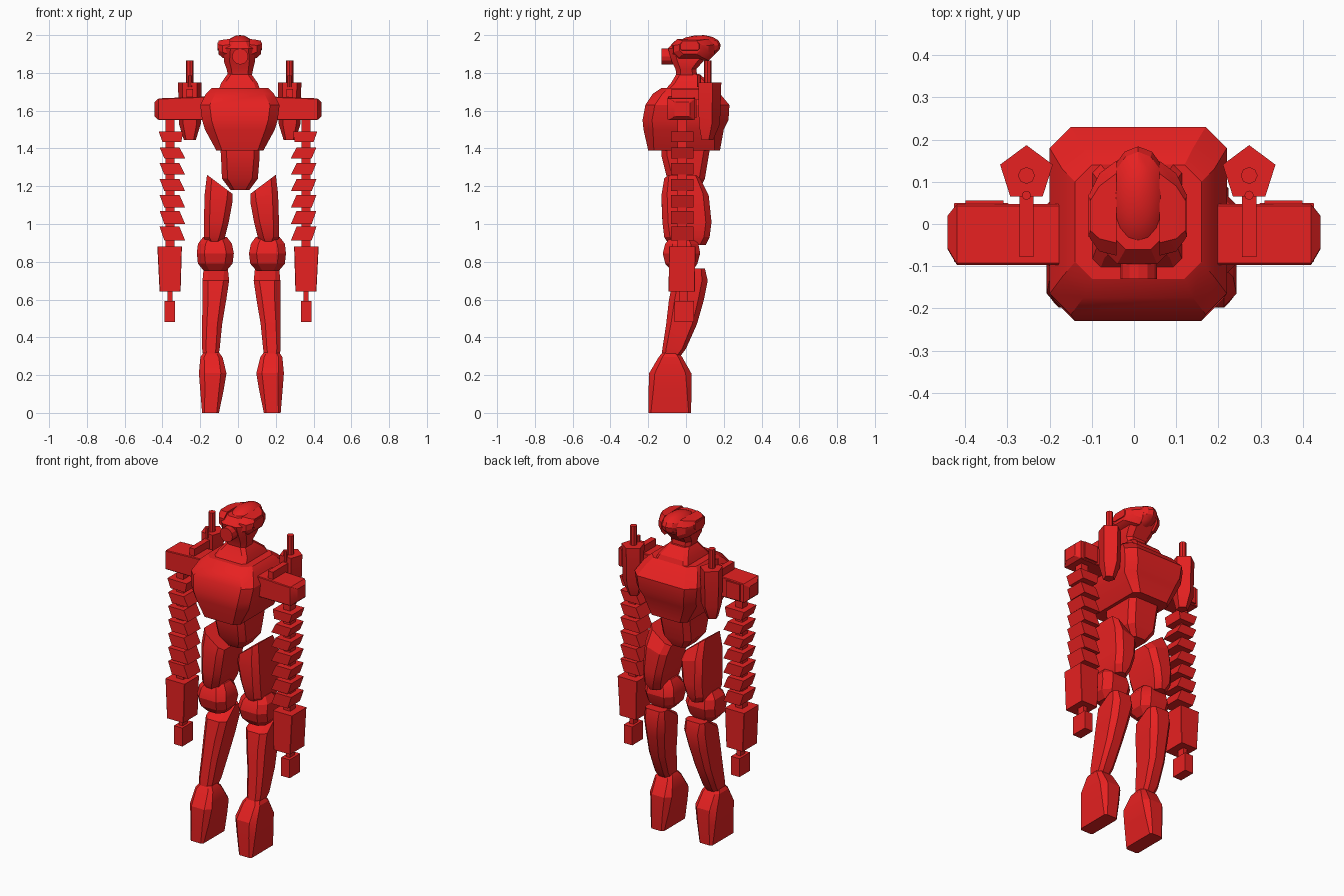
import bpy, bmesh, math
from mathutils import Matrix

red = bpy.data.materials.new("red_paint")
red.diffuse_color = (0.8, 0.015, 0.015, 1)


def finish(name, bm):
    bmesh.ops.recalc_face_normals(bm, faces=bm.faces)
    me = bpy.data.meshes.new(name)
    bm.to_mesh(me)
    bm.free()
    ob = bpy.data.objects.new(name, me)
    bpy.context.collection.objects.link(ob)
    me.materials.append(red)
    return ob


def skin(name, rings):
    """Bridge equal-length point rings and cap both ends."""
    bm = bmesh.new()
    rows = [[bm.verts.new(p) for p in r] for r in rings]
    n = len(rows[0])
    for a, b in zip(rows, rows[1:]):
        for i in range(n):
            j = (i + 1) % n
            bm.faces.new((a[i], a[j], b[j], b[i]))
    bm.faces.new(rows[0])
    bm.faces.new(rows[-1])
    return finish(name, bm)


def octa(t, a0, a1, b0, b1, c, slope=0):
    """Corner-cut rectangle: (a, b, t); t can lean along a."""
    pts = [(a0 + c, b0), (a1 - c, b0), (a1, b0 + c), (a1, b1 - c),
           (a1 - c, b1), (a0 + c, b1), (a0, b1 - c), (a0, b0 + c)]
    m = (a0 + a1) / 2
    return [(a, b, t + slope * (a - m)) for a, b in pts]


def loft(name, specs, axis='z', mid=0, side=1):
    rings = []
    for s in specs:
        ring = octa(*s)
        if axis == 'x':      # a = y, b = z, t = x
            ring = [(t, a, b) for a, b, t in ring]
        rings.append([(mid + side * (x - mid), y, z) for x, y, z in ring])
    return skin(name, rings)


def box(name, x0, x1, y0, y1, z0, z1, mid=0, side=1):
    bm = bmesh.new()
    bmesh.ops.create_cube(bm, size=1)
    for v in bm.verts:
        x = (x0 + x1) / 2 + v.co.x * (x1 - x0)
        v.co = (mid + side * (x - mid), (y0 + y1) / 2 + v.co.y * (y1 - y0),
                (z0 + z1) / 2 + v.co.z * (z1 - z0))
    return finish(name, bm)


def rod(name, r, depth, loc, sides=8, rot=None):
    bm = bmesh.new()
    m = Matrix.Translation(loc) @ (rot or Matrix())
    bmesh.ops.create_cone(bm, cap_ends=True, segments=sides, radius1=r, radius2=r,
                          depth=depth, matrix=m)
    return finish(name, bm)


# Trunk
loft("chest", [(1.39, -.115, .135, -.20, .18, .03), (1.50, -.175, .195, -.225, .20, .05),
               (1.55, -.19, .21, -.23, .225, .05), (1.63, -.20, .22, -.215, .23, .05),
               (1.69, -.17, .19, -.175, .18, .05), (1.72, -.14, .16, -.13, .14, .04)])
loft("collar", [(1.70, -.105, .12, -.12, .15, .02), (1.745, -.09, .105, -.08, .13, .02),
                (1.795, -.055, .07, -.05, .07, .02)])
loft("abdomen", [(1.42, -.095, .115, -.13, .13, .03), (1.36, -.09, .115, -.13, .12, .03),
                 (1.24, -.085, .105, -.10, .10, .03), (1.18, -.04, .06, -.06, .07, .02)])

# Head
loft("jaw", [(1.77, -.05, .07, -.05, .06, .02), (1.82, -.06, .08, -.055, .055, .025),
             (1.86, -.075, .09, -.075, .09, .03), (1.93, -.07, .085, -.095, .15, .03),
             (1.97, -.05, .07, -.06, .12, .03)])
bm = bmesh.new()
bmesh.ops.create_uvsphere(bm, u_segments=14, v_segments=8, radius=1,
                          matrix=Matrix.Translation((.01, .055, 1.933)) @ Matrix.Rotation(.12, 4, 'X')
                          @ Matrix.Diagonal((.075, .13, .066, 1)))
finish("skull", bm)
rod("snout", .043, .1, (.011, -.08, 1.887), 12, Matrix.Rotation(math.pi / 2, 4, 'X'))

for side, tag in ((1, "right"), (-1, "left")):
    # Ear pods
    loft("ear_pod_" + tag, [(.06, -.075, .15, 1.865, 1.98, .03, .0),
                            (.10, -.065, .12, 1.88, 1.975, .03, .0),
                            (.122, -.035, .075, 1.90, 1.97, .02, .0)], 'x', .009, side)
    loft("ear_plate_" + tag, [(.11, -.04, .08, 1.915, 1.965, .01),
                              (.126, -.03, .07, 1.92, 1.96, .01)], 'x', .009, side)

    # Shoulder beam with tapered end
    loft("shoulder_" + tag, [(.17, -.097, .047, 1.55, 1.675, .004),
                             (.42, -.097, .047, 1.55, 1.665, .004),
                             (.442, -.06, .02, 1.57, 1.645, .004)], 'x', 0, side)
    box("shoulder_lip_" + tag, .31, .40, .04, .056, 1.56, 1.66, 0, side)

    # Back pod: pentagon body with barrel and strut
    px = .009 + side * .264
    rings = []
    for z, r, cy in ((1.445, .034, .11), (1.53, .062, .118), (1.75, .067, .12)):
        rings.append([(px + r * .98 * math.sin(k * math.tau / 5),
                       cy + r * math.cos(k * math.tau / 5), z) for k in range(5)])
    skin("back_pod_" + tag, rings)
    rod("pod_barrel_" + tag, .02, .16, (px, .115, 1.785))
    rod("pod_peg_" + tag, .011, .06, (px, .068, 1.755))
    box("pod_strut_" + tag, .256, .29, -.078, .07, 1.66, 1.715, .009, side)

    # Segmented arm
    box("arm_core_" + tag, .337, .383, -.045, .005, .87, 1.56, 0, side)
    for i in range(7):
        top = 1.49 - i * .084
        h = .055 + i * .003
        prof = [(.415, top), (.31, top), (.28, top - h), (.39, top - h)]
        if i == 0:
            prof = [(.42, top), (.29, top), (.30, top - h), (.40, top - h)]
        skin(f"arm_segment_{tag}_{i + 1}",
             [[(side * x, y, z) for x, z in prof] for y in (-.08, .04)])

    # Forearm and hand
    loft("forearm_" + tag, [(.88, .297, .427, -.09, .05, .002), (.643, .304, .415, -.092, .047, .002)],
         'z', 0, side)
    box("wrist_" + tag, .348, .374, -.035, .01, .58, .65, 0, side)
    box("hand_" + tag, .333, .39, -.06, .042, .48, .592, 0, side)

    # Leg, mirrored about the pelvis centre
    loft("thigh_" + tag, [(1.21, .065, .20, -.115, .075, .025, .75),
                          (1.14, .065, .212, -.13, .12, .03, .3),
                          (1.01, .085, .217, -.125, .135, .03),
                          (.93, .105, .217, -.115, .125, .03),
                          (.89, .12, .20, -.09, .105, .03)], 'z', .018, side)
    loft("knee_" + tag, [(.75, .10, .215, -.075, .035, .03), (.79, .065, .248, -.11, .06, .04),
                         (.845, .058, .254, -.123, .075, .04), (.895, .068, .248, -.11, .065, .04),
                         (.932, .095, .22, -.08, .04, .03)], 'z', .018, side)
    loft("shin_" + tag, [(.765, .09, .218, .03, .10, .02), (.70, .083, .224, -.07, .115, .03),
                         (.60, .098, .224, -.09, .095, .03), (.47, .12, .226, -.105, .058, .025),
                         (.34, .133, .226, -.125, .0, .02), (.30, .14, .22, -.13, -.03, .02)],
         'z', .018, side)
    loft("foot_" + tag, [(.325, .14, .215, -.12, -.05, .015), (.295, .118, .235, -.145, -.02, .02),
                         (.21, .097, .243, -.195, .028, .03), (.12, .112, .236, -.198, .03, .025),
                         (0, .137, .226, -.198, .026, .012)], 'z', .018, side)

# Soften only the shallow edges
for ob in bpy.data.objects:
    ob.select_set(True)
bpy.context.view_layer.objects.active = bpy.data.objects["chest"]
bpy.ops.object.shade_smooth_by_angle(angle=math.radians(25))
